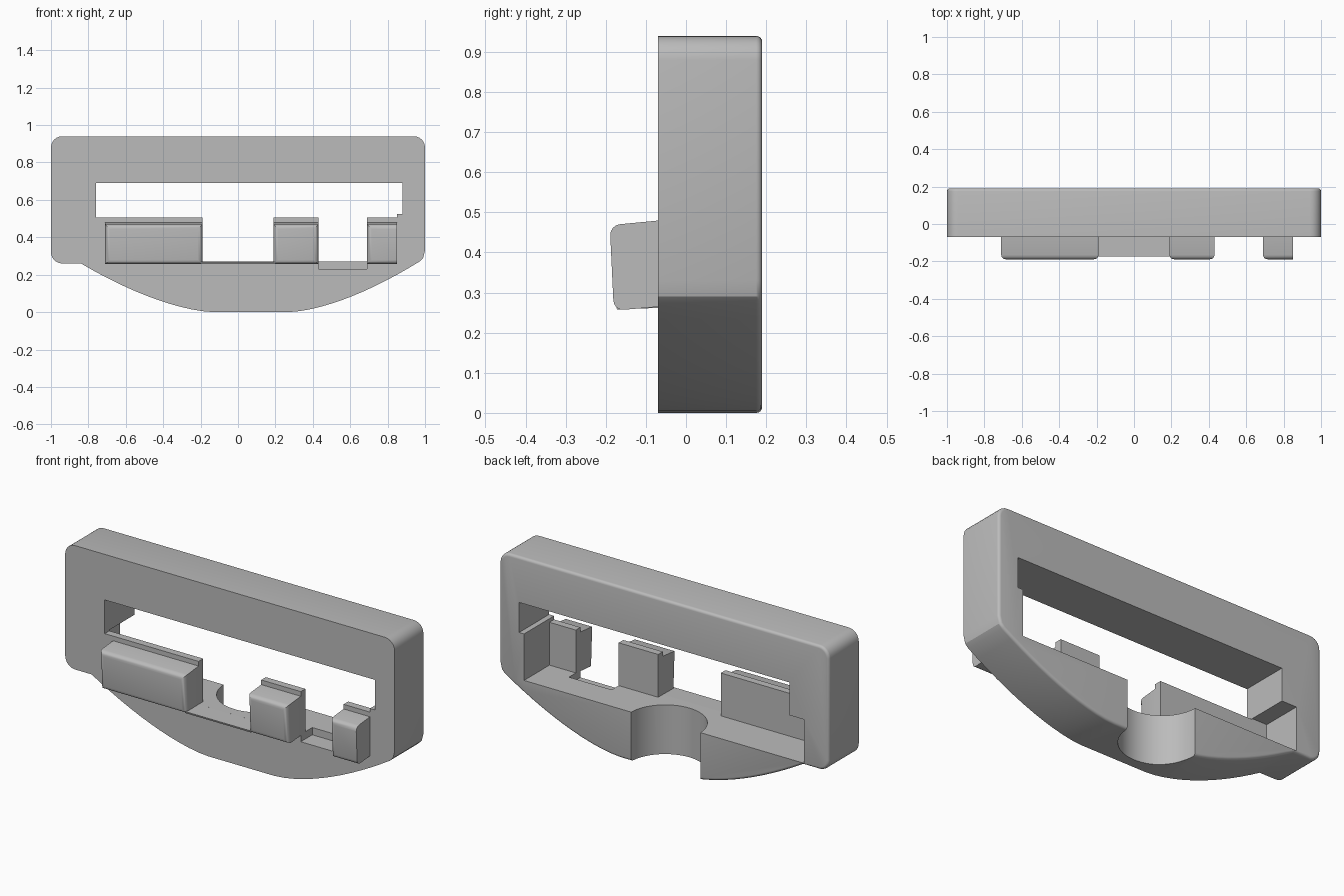
import bpy, bmesh, math

cube = bpy.data.objects.get("Cube")
if cube:
    bpy.data.objects.remove(cube, do_unlink=True)

grey = bpy.data.materials.new("matte grey")
grey.use_nodes = True
grey.diffuse_color = (0.5, 0.5, 0.5, 1)
grey.node_tree.nodes["Principled BSDF"].inputs["Base Color"].default_value = (0.5, 0.5, 0.5, 1)


def prism(name, pts, lo, hi, axis="y", pick=None, width=0.015):
    """Extrude a profile from lo to hi along x (y,z points) or y (x,z points);
    pick chooses the edges to round."""
    def place(p, d):
        return (p[0], d, p[1]) if axis == "y" else (d, p[0], p[1])
    bm = bmesh.new()
    a = [bm.verts.new(place(p, lo)) for p in pts]
    b = [bm.verts.new(place(p, hi)) for p in pts]
    bm.faces.new(a)
    bm.faces.new(b)
    for i in range(len(pts)):
        j = (i + 1) % len(pts)
        bm.faces.new((a[i], a[j], b[j], b[i]))
    bmesh.ops.recalc_face_normals(bm, faces=bm.faces)
    if pick:
        edges = [e for e in bm.edges if pick(e)]
        bmesh.ops.bevel(bm, geom=edges, offset=width, segments=4, profile=0.5, affect="EDGES")
        bmesh.ops.recalc_face_normals(bm, faces=bm.faces)
    mesh = bpy.data.meshes.new(name)
    bm.to_mesh(mesh)
    bm.free()
    mesh.materials.append(grey)
    ob = bpy.data.objects.new(name, mesh)
    bpy.context.collection.objects.link(ob)
    return ob


def rect(x0, x1, z0, z1):
    return [(x0, z0), (x1, z0), (x1, z1), (x0, z1)]


def arc(cx, cz, r, start, end, n=6):
    angles = [math.radians(start + (end - start) * i / n) for i in range(n + 1)]
    return [(cx + r * math.cos(t), cz + r * math.sin(t)) for t in angles]


def activate(ob):
    bpy.ops.object.select_all(action="DESELECT")
    ob.select_set(True)
    bpy.context.view_layer.objects.active = ob


def cut(target, cutter):
    mod = target.modifiers.new("cut", "BOOLEAN")
    mod.operation = "DIFFERENCE"
    mod.solver = "EXACT"
    mod.object = cutter
    cutter.hide_render = True
    activate(target)
    bpy.ops.object.modifier_apply(modifier=mod.name)
    bpy.data.objects.remove(cutter, do_unlink=True)


def belly(x0, x1, rise, n=12):
    """Curved underside, flat at x0 and climbing towards x1."""
    return [(x0 + (x1 - x0) * i / n, rise * (i / n) ** 1.6) for i in range(n + 1)]


FRONT, BACK, FLOOR, TAB = -0.07, 0.19, 0.27, -0.03

# Frame: rounded block with a curved belly, softened round its back rim
outline = (arc(0.94, 0.88, 0.06, 0, 90) + arc(-0.94, 0.88, 0.06, 90, 180)
           + arc(-0.94, 0.32, 0.06, 180, 270) + belly(-0.13, -0.84, 0.26)[::-1]
           + belly(0.27, 0.97, 0.27) + [(0.99, 0.29), (1.0, 0.33)])
frame = prism("frame", outline, FRONT, BACK,
              pick=lambda e: all(v.co.y > BACK - 0.001 for v in e.verts))

# Window, with a small step at its left lower corner
window = [(-0.76, 0.505), (0.85, 0.505), (0.85, 0.525), (0.88, 0.525),
          (0.88, 0.69), (-0.76, 0.69)]
cut(frame, prism("window_cutter", window, -0.5, 0.5))
# Rear recess that leaves thin tabs along the front
cut(frame, prism("recess_cutter", rect(-0.85, 0.85, FLOOR, 0.51), TAB, 0.5))
# Gaps between the tabs
for x0, x1 in ((-0.19, 0.19), (0.43, 0.69)):
    cut(frame, prism("gap_cutter", rect(x0, x1, FLOOR, 0.55), -0.5, 0.06))
# Shallow pocket in the front edge of the floor
cut(frame, prism("pocket_cutter", rect(0.43, 0.69, 0.23, 0.4), -0.5, 0.03))

# Half-round notch through the belly
bpy.ops.mesh.primitive_cylinder_add(vertices=64, radius=0.21, depth=0.6,
                                    location=(-0.01, BACK + 0.005, 0.1))
cut(frame, bpy.context.object)

# Teeth on the front, slightly tilted and with rounded noses
side = [(FRONT + 0.005, 0.48), (-0.19, 0.468), (-0.18, 0.255), (FRONT + 0.005, 0.265)]
parts = [frame]
for label, x0, x1 in (("right", -0.71, -0.19), ("middle", 0.19, 0.43), ("left", 0.69, 0.85)):
    def nose(e, x1=x1):
        sharp_end = label == "left" and all(v.co.x > x1 - 0.001 for v in e.verts)
        return all(v.co.y < -0.1 for v in e.verts) and not sharp_end
    parts.append(prism(label + "_tooth", side, x0, x1, "x", nose, 0.025))

# Thin lip joining the first two teeth
lip = [(FRONT + 0.005, 0.262), (-0.172, 0.258), (-0.175, FLOOR - 0.002), (FRONT + 0.005, FLOOR)]
parts.append(prism("lip", lip, -0.2, 0.2, "x"))

for ob in parts:
    activate(ob)
    bpy.ops.object.shade_smooth_by_angle(angle=math.radians(30))
